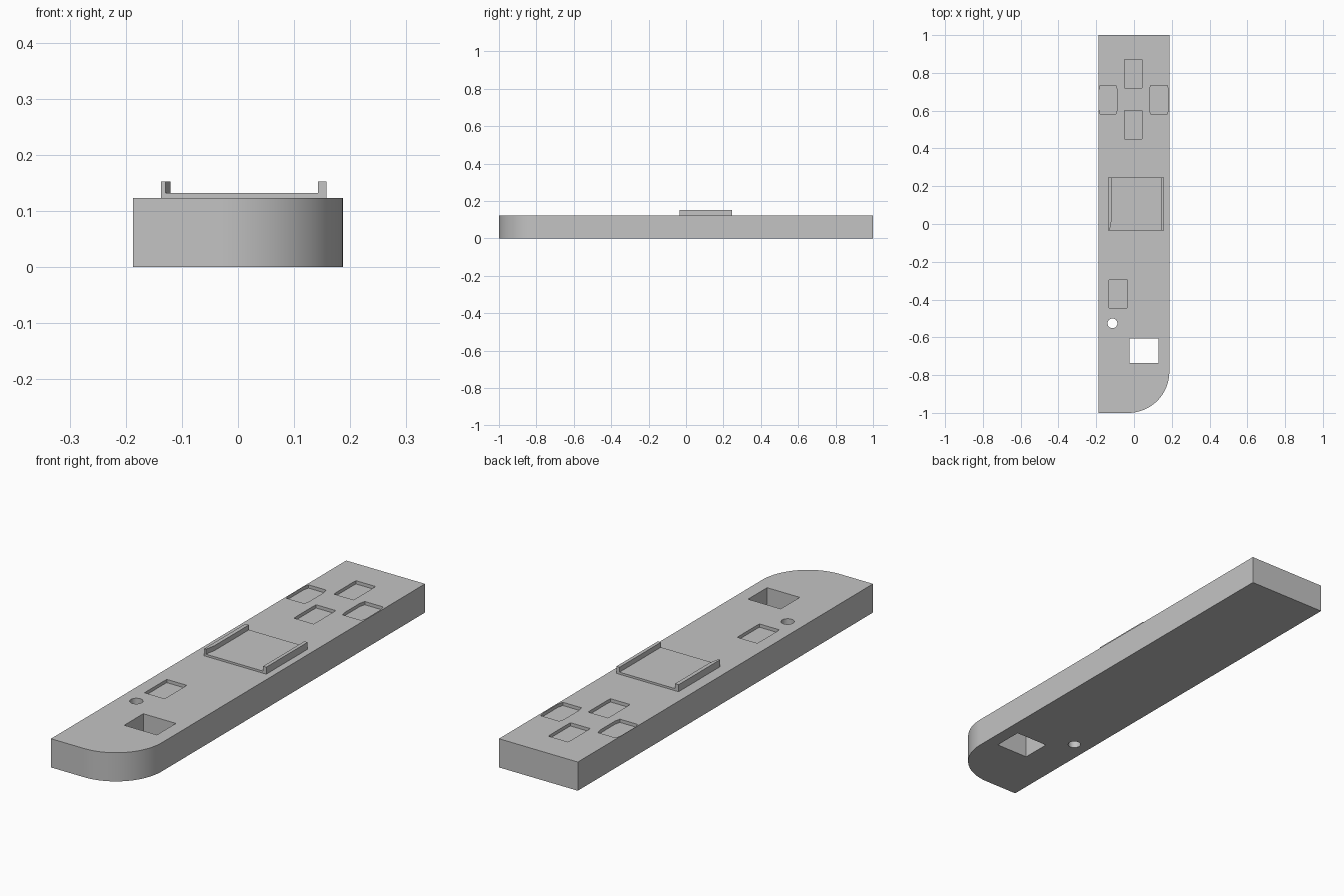
import bpy
import bmesh
from math import cos, sin, pi, radians

default = bpy.data.objects.get("Cube")
if default:
    bpy.data.objects.remove(default, do_unlink=True)

grey = bpy.data.materials.new("plain grey")
grey.use_nodes = True
COLOUR = (0.55, 0.55, 0.55, 1)
grey.diffuse_color = COLOUR
grey.node_tree.nodes["Principled BSDF"].inputs["Base Color"].default_value = COLOUR


def prism(name, outline, z0, z1):
    """Extrude a counter-clockwise outline from z0 up to z1."""
    bm = bmesh.new()
    face = bm.faces.new([bm.verts.new((x, y, z0)) for x, y in outline])
    grown = bmesh.ops.extrude_face_region(bm, geom=[face])
    top = [v for v in grown["geom"] if isinstance(v, bmesh.types.BMVert)]
    bmesh.ops.translate(bm, verts=top, vec=(0, 0, z1 - z0))
    bmesh.ops.recalc_face_normals(bm, faces=bm.faces)
    mesh = bpy.data.meshes.new(name)
    bm.to_mesh(mesh)
    bm.free()
    mesh.materials.append(grey)
    obj = bpy.data.objects.new(name, mesh)
    bpy.context.collection.objects.link(obj)
    return obj


def rect(x0, x1, y0, y1):
    return [(x0, y0), (x1, y0), (x1, y1), (x0, y1)]


def arc(cx, cy, r, start, end, steps):
    angles = [start + (end - start) * i / steps for i in range(steps + 1)]
    return [(cx + r * cos(a), cy + r * sin(a)) for a in angles]


def barrel(cx, cy, w, h, bulge):
    """Button outline whose long sides swell by a small bulge."""
    x, y, s = w / 2 - bulge, h / 2, h / 2 - 0.025
    side = [(x, -y), (x + bulge, -s), (x + bulge, s), (x, y)]
    return [(cx + a, cy + b) for a, b in side] + [(cx - a, cy - b) for a, b in side]


TOP = 0.123
LEFT, RIGHT, R = -0.187, 0.187, 0.218

# Body slab with one rounded front corner
outline = [(LEFT, -1)] + arc(RIGHT - R, R - 1, R, -pi / 2, 0, 32) + [(RIGHT, 1), (LEFT, 1)]
body = prism("remote_body", outline, 0, TOP)

# Shallow button recesses, then the through holes
FLOOR = TOP - 0.014
cutters = [prism("button_cutter", barrel(x, y, w, 0.15, b), FLOOR, TOP + 0.05)
           for x, y, w, b in [(-0.003, 0.795, 0.095, 0.001),
                              (-0.003, 0.525, 0.095, 0.001),
                              (-0.137, 0.658, 0.096, 0.006),
                              (0.132, 0.658, 0.1, 0.006),
                              (-0.084, -0.37, 0.096, 0.001)]]
cutters.append(prism("window_cutter", rect(-0.025, 0.13, -0.735, -0.606), -0.1, 0.3))
cutters.append(prism("round_hole_cutter",
                     arc(-0.114, -0.526, 0.026, 0, 2 * pi, 32)[:-1], -0.1, 0.3))

bpy.context.view_layer.objects.active = body
for cutter in cutters:
    mod = body.modifiers.new("cut", "BOOLEAN")
    mod.operation = "DIFFERENCE"
    mod.solver = "EXACT"
    mod.object = cutter
    bpy.ops.object.modifier_apply(modifier=mod.name)
for cutter in cutters:
    bpy.data.objects.remove(cutter, do_unlink=True)

# Raised tray with two side rails, the left one thinned at its front end
Y0, Y1 = -0.034, 0.246
prism("tray_floor", rect(-0.137, 0.158, Y0, Y1), TOP - 0.002, 0.132)
prism("tray_rail_right_side", rect(0.143, 0.158, Y0, Y1), TOP - 0.002, 0.153)
prism("tray_rail_left_side",
      [(-0.137, Y0), (-0.129, Y0), (-0.12, 0.012), (-0.12, Y1), (-0.137, Y1)],
      TOP - 0.002, 0.153)

# Smooth the curved walls, keep corners crisp
bpy.ops.object.select_all(action="DESELECT")
body.select_set(True)
bpy.context.view_layer.objects.active = body
bpy.ops.object.shade_smooth_by_angle(angle=radians(30))
